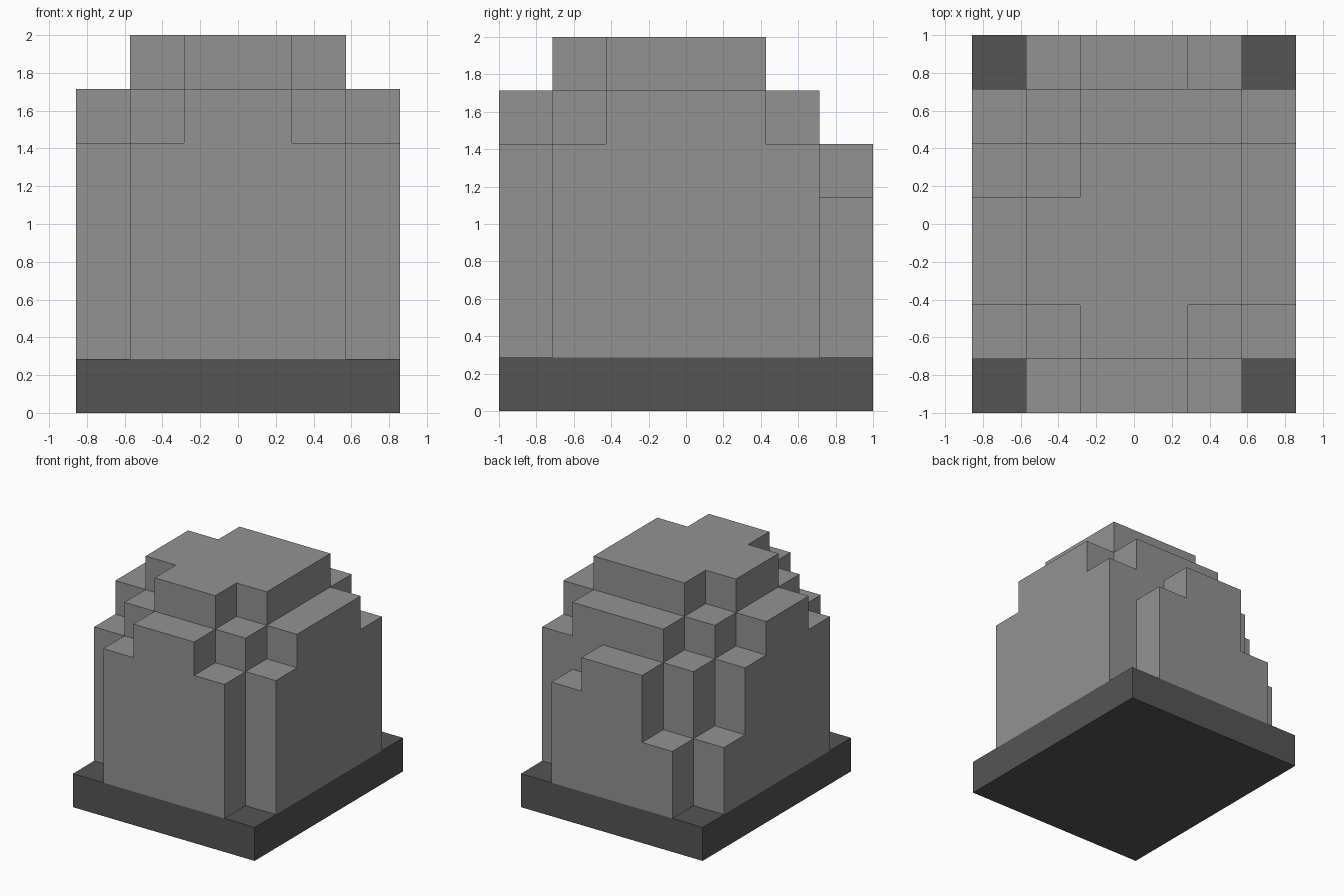
import bpy, bmesh
from mathutils import Vector

if "Cube" in bpy.data.objects:
    bpy.data.objects.remove(bpy.data.objects["Cube"])

U = 2 / 7                      # block size
NX, NY = 6, 7                  # footprint in blocks


def material(name, value):
    m = bpy.data.materials.new(name)
    m.diffuse_color = (value, value, value, 1)
    m.use_nodes = True
    m.node_tree.nodes["Principled BSDF"].inputs["Base Color"].default_value = m.diffuse_color
    return m


def finish(bm, name, mat):
    mesh = bpy.data.meshes.new(name)
    bm.to_mesh(mesh)
    bm.free()
    mesh.materials.append(mat)
    obj = bpy.data.objects.new(name, mesh)
    bpy.context.collection.objects.link(obj)
    return obj


stone_grey = material("stone grey", 0.29)
dark_grey = material("dark grey", 0.09)

# Base slab, one block thick
bm = bmesh.new()
bmesh.ops.create_cube(bm, size=1)
for v in bm.verts:
    v.co = Vector((v.co.x * NX, v.co.y * NY, v.co.z + 0.5)) * U
finish(bm, "base_slab", dark_grey)

# Boulder: stepped block heights, rows run front to back, columns left to right
ROWS = ["156651",
        "567765",
        "677776",
        "677776",
        "567776",
        "356665",
        "135541"]


def height(i, j):
    return int(ROWS[j][i]) if 0 <= i < NX and 0 <= j < NY else 1


bm = bmesh.new()


def quad(*points):
    bm.faces.new([bm.verts.new(Vector(p) * U) for p in points])


for j in range(NY):
    for i in range(NX):
        h = height(i, j)
        x, y = i + 0.5 - NX / 2, j + 0.5 - NY / 2
        if h > 1:              # top of the column
            quad((x - .5, y - .5, h), (x + .5, y - .5, h),
                 (x + .5, y + .5, h), (x - .5, y + .5, h))
        # exposed walls, one block at a time
        for dx, dy in ((1, 0), (0, 1), (-1, 0), (0, -1)):
            cx, cy, tx, ty = x + dx / 2, y + dy / 2, -dy / 2, dx / 2
            for k in range(height(i + dx, j + dy), h):
                quad((cx - tx, cy - ty, k), (cx + tx, cy + ty, k),
                     (cx + tx, cy + ty, k + 1), (cx - tx, cy - ty, k + 1))

# Weld the blocks and merge flat areas into clean faces
bmesh.ops.remove_doubles(bm, verts=bm.verts, dist=0.001)
bmesh.ops.dissolve_limit(bm, angle_limit=0.01, verts=bm.verts, edges=bm.edges)
finish(bm, "boulder", stone_grey)
